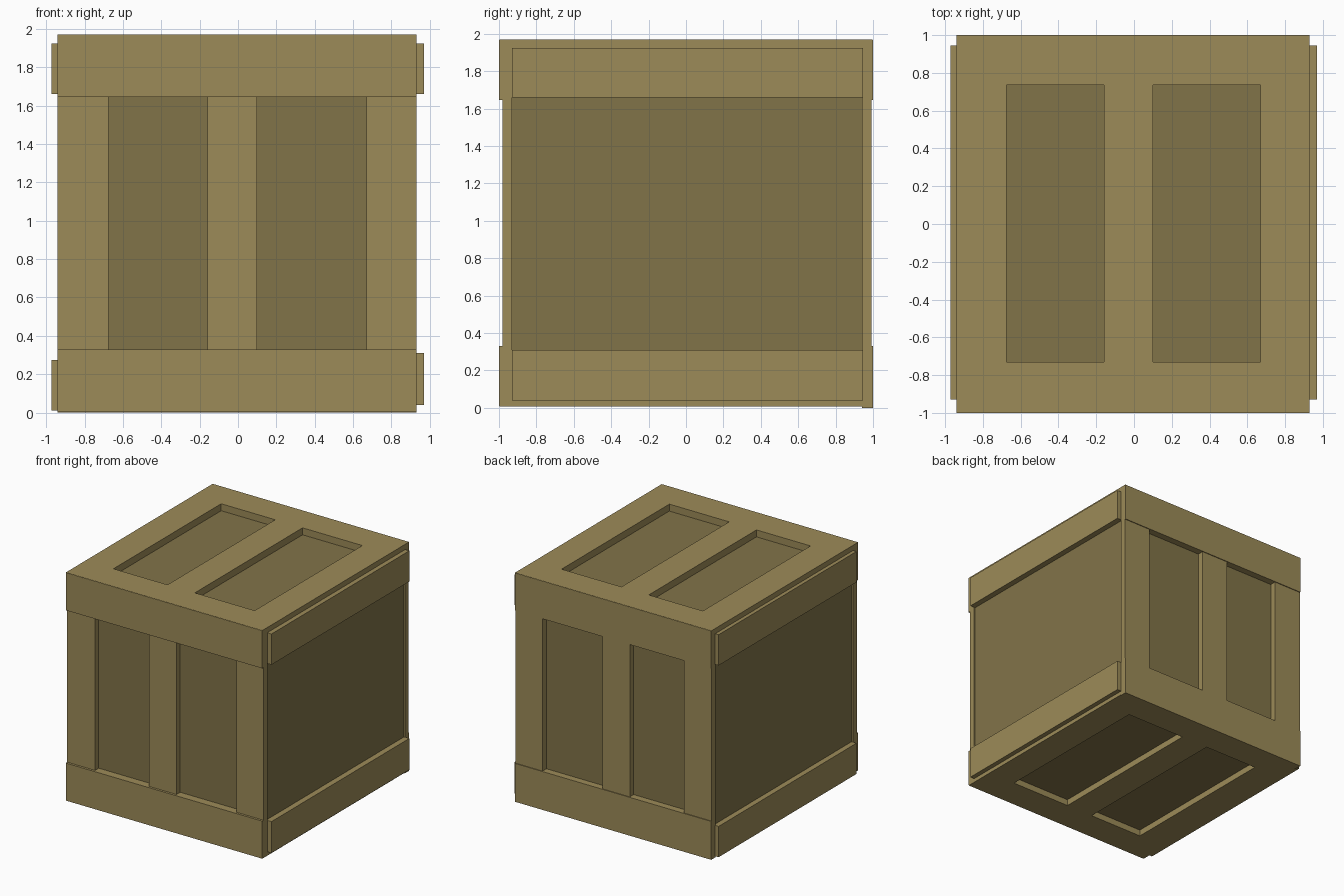
import bpy, bmesh

if "Cube" in bpy.data.objects:
    bpy.data.objects.remove(bpy.data.objects["Cube"])


def material(name, color):
    m = bpy.data.materials.new(name)
    m.diffuse_color = (*color, 1)
    m.use_nodes = True
    m.node_tree.nodes["Principled BSDF"].inputs["Base Color"].default_value = m.diffuse_color
    return m


LIGHT = material("frame_wood", (0.335, 0.258, 0.098))
DARK = material("panel_wood", (0.222, 0.173, 0.066))


def boards(name, mat, boxes):
    """One object made of axis-aligned boards given as (x0, x1, y0, y1, z0, z1)."""
    bm = bmesh.new()
    for x0, x1, y0, y1, z0, z1 in boxes:
        cube = bmesh.ops.create_cube(bm, size=1)["verts"]
        for v in cube:
            v.co = (x1 if v.co.x > 0 else x0,
                    y1 if v.co.y > 0 else y0,
                    z1 if v.co.z > 0 else z0)
    me = bpy.data.meshes.new(name)
    bm.to_mesh(me)
    bm.free()
    me.materials.append(mat)
    ob = bpy.data.objects.new(name, me)
    bpy.context.collection.objects.link(ob)
    return ob


X0, X1 = -0.94, 0.93                                   # frame width
STILES = [(X0, -0.675), (-0.16, 0.10), (0.67, X1)]     # three slats on each framed face

# Recessed panels: one inner box
boards("inner_panels", DARK, [(-0.925, 0.92, -0.93, 0.94, 0.06, 1.91)])

# Front and back: three uprights between two rails that stand slightly proud
for name, inner, slat, rail, low in (("front", -0.93, -0.98, -1.0, 0.01),
                                     ("back", 0.94, 0.993, 1.0, 0.0)):
    ya, yb = sorted((inner, slat))
    boards(name + "_uprights", LIGHT,
           [(a, b, ya, yb, 0.30, 1.67) for a, b in STILES])
    ya, yb = sorted((inner, rail))
    boards(name + "_rails", LIGHT,
           [(X0, X1, ya, yb, low, 0.33), (X0, X1, ya, yb, 1.645, 1.968)])

# Top and bottom: flush frames with a centre slat
for name, z0, z1 in (("top", 1.91, 1.97), ("bottom", 0.006, 0.06)):
    boards(name + "_frame", LIGHT,
           [(X0, X1, -0.998, -0.73, z0, z1), (X0, X1, 0.735, 0.998, z0, z1)]
           + [(a, b, -0.73, 0.735, z0, z1) for a, b in STILES])

# Sides: two horizontal boards over each plain panel
boards("right_boards", LIGHT,
       [(0.91, 0.97, -0.93, 0.945, a, b) for a, b in ((0.04, 0.31), (1.66, 1.925))])
boards("left_boards", LIGHT,
       [(-0.972, -0.91, -0.93, 0.945, a, b) for a, b in ((0.01, 0.275), (1.66, 1.925))])
